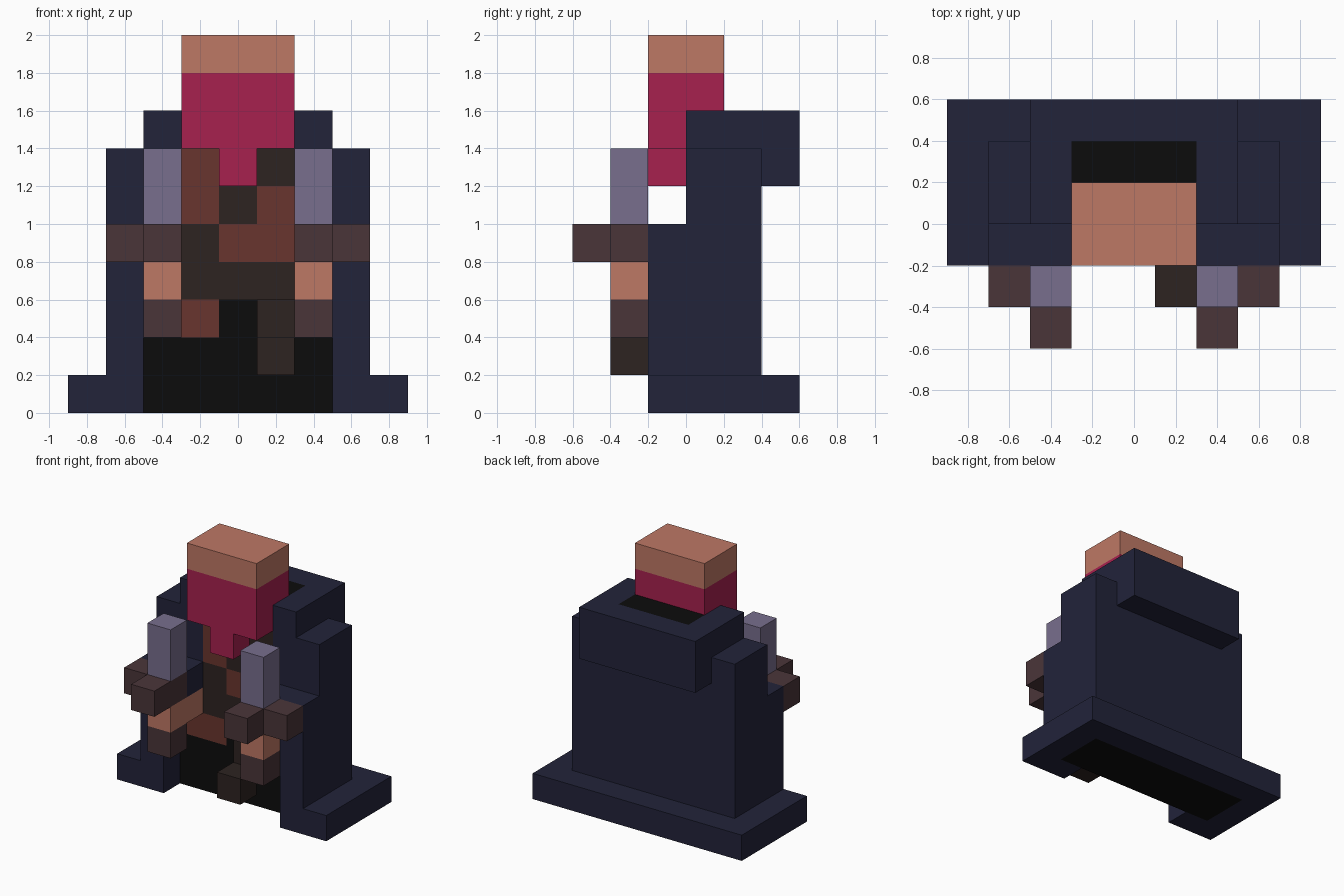
import bpy
import bmesh
from mathutils import Vector

cube = bpy.data.objects.get("Cube")
if cube:
    bpy.data.objects.remove(cube, do_unlink=True)


def linear(c):
    c /= 255
    return c / 12.92 if c <= 0.04045 else ((c + 0.055) / 1.055) ** 2.4


def material(name, r, g, b):
    mat = bpy.data.materials.new(name)
    mat.use_nodes = True
    col = (linear(r), linear(g), linear(b), 1)
    mat.diffuse_color = col
    bsdf = next(n for n in mat.node_tree.nodes if n.type == 'BSDF_PRINCIPLED')
    bsdf.inputs["Base Color"].default_value = col
    bsdf.inputs["Roughness"].default_value = 0.9
    return mat


NAVY = material("navy cloth", 34, 35, 58)
BLACK = material("black", 12, 12, 12)
SKIN = material("skin", 190, 120, 101)
CRIMSON = material("crimson cloth", 167, 33, 79)
LAVENDER = material("lavender grey", 120, 110, 141)
BROWN = material("glove brown", 74, 53, 57)
DARK = material("dark leather", 45, 35, 33)
RUST = material("rust leather", 105, 53, 46)


def blocks(name, mat, boxes, mirror=False):
    """One object from boxes (x0, x1, y0, y1, z0, z1), optionally mirrored in x."""
    bm = bmesh.new()
    for x0, x1, y0, y1, z0, z1 in boxes:
        lo, hi = Vector((x0, y0, z0)), Vector((x1, y1, z1))
        verts = bmesh.ops.create_cube(bm, size=1)["verts"]
        bmesh.ops.scale(bm, vec=hi - lo, verts=verts)
        bmesh.ops.translate(bm, vec=(lo + hi) / 2, verts=verts)
    mesh = bpy.data.meshes.new(name)
    bm.to_mesh(mesh)
    bm.free()
    mesh.materials.append(mat)
    obj = bpy.data.objects.new(name, mesh)
    bpy.context.collection.objects.link(obj)
    if mirror:
        mod = obj.modifiers.new("mirror", 'MIRROR')
        mod.use_mirror_merge = False
    return obj


# Cloak hem: frame around the core, open at the front
blocks("hem_back", NAVY, [(-0.9, 0.9, 0.4, 0.6, 0, 0.2)])
blocks("hem_sides", NAVY, [(0.7, 0.9, -0.2, 0.4, 0, 0.2)], mirror=True)

# Cloak body
blocks("cloak_sides", NAVY, [
    (0.5, 0.7, 0, 0.4, 0.1, 1.4),
    (0.5, 0.7, -0.2, 0, 0, 1.0),
    (0.3, 0.5, 0, 0.4, 0.6, 1.4),
], mirror=True)
blocks("cloak_back", NAVY, [(-0.5, 0.5, 0.2, 0.4, 0.1, 1.4)])

# Collar ring and the hood folded behind it
blocks("collar", NAVY, [(0.3, 0.5, 0, 0.4, 1.4, 1.6)], mirror=True)
blocks("hood", NAVY, [(-0.5, 0.5, 0.4, 0.6, 1.2, 1.6)])

# Dark inside of the cloak: underside, legs and neck opening
blocks("cloak_inside", BLACK, [
    (-0.7, 0.7, 0, 0.4, 0, 0.1),
    (-0.5, 0.5, 0, 0.2, 0.1, 0.4),
    (-0.1, 0.1, 0, 0.2, 0.4, 0.6),
    (-0.3, 0.3, 0.2, 0.4, 1.4, 1.6),
])

# Chest with a diagonal leather strap and belt
blocks("chest_dark", DARK, [
    (0.1, 0.3, 0, 0.2, 1.2, 1.4),
    (-0.1, 0.1, 0, 0.2, 1.0, 1.4),
    (-0.3, -0.1, 0, 0.2, 0.8, 1.0),
    (-0.3, 0.3, 0, 0.2, 0.6, 0.8),
    (0.1, 0.5, 0, 0.2, 0.4, 0.6),
])
blocks("chest_strap", RUST, [
    (-0.3, -0.1, 0, 0.2, 1.0, 1.4),
    (0.1, 0.3, 0, 0.2, 1.0, 1.2),
    (-0.1, 0.3, 0, 0.2, 0.8, 1.0),
    (-0.5, -0.1, 0, 0.2, 0.4, 0.6),
])
blocks("pouch", DARK, [
    (0.1, 0.3, -0.2, 0, 0.4, 0.6),
    (0.1, 0.3, -0.4, -0.2, 0.2, 0.4),
])

# Head with a face scarf
blocks("head", SKIN, [(-0.3, 0.3, -0.2, 0.2, 1.8, 2.0)])
blocks("scarf", CRIMSON, [
    (-0.3, 0.3, -0.2, 0.2, 1.4, 1.8),
    (-0.1, 0.1, -0.2, 0, 1.2, 1.4),
])

# Arms, each holding an upright dagger
blocks("sleeves", NAVY, [(0.3, 0.5, -0.2, 0, 0.8, 1.0)], mirror=True)
blocks("forearms", SKIN, [(0.3, 0.5, -0.4, 0, 0.6, 0.8)], mirror=True)
blocks("dagger_grips", BROWN, [(0.3, 0.5, -0.4, -0.2, 0.4, 0.6)], mirror=True)
blocks("dagger_guards", BROWN, [
    (0.3, 0.5, -0.6, -0.2, 0.8, 1.0),
    (0.5, 0.7, -0.4, -0.2, 0.8, 1.0),
], mirror=True)
blocks("dagger_blades", LAVENDER, [(0.3, 0.5, -0.4, -0.2, 1.0, 1.4)], mirror=True)
